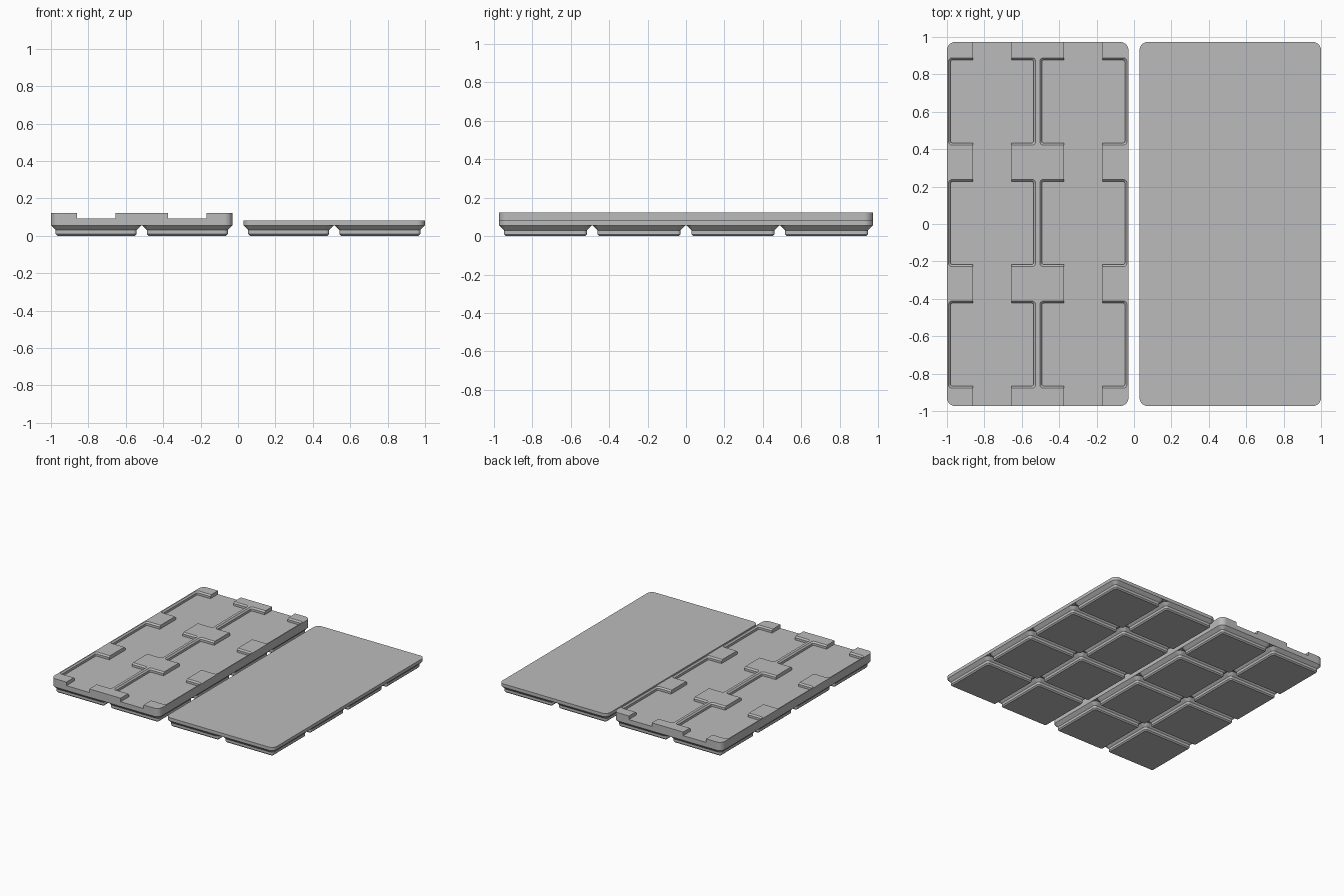
import bpy, bmesh, math

if "Cube" in bpy.data.objects:
    bpy.data.objects.remove(bpy.data.objects["Cube"])

MM = 2.0 / 172.1            # one millimetre in model units
PITCH = 42 * MM             # spacing of the feet
PLATE_X, PLATE_Y = 83.5 * MM, 167.5 * MM
CENTRE_X = 1 - PLATE_X / 2  # distance of each plate from the middle
FLOOR, RIM = 0.093, 0.122

grey = bpy.data.materials.new("plastic_grey")
grey.diffuse_color = (0.5, 0.5, 0.5, 1)
grey.use_nodes = True
grey.node_tree.nodes["Principled BSDF"].inputs["Base Color"].default_value = grey.diffuse_color


def rounded_ring(bm, cx, cy, w, d, r, z, seg=6):
    """One rounded rectangle of vertices at height z."""
    ring = []
    for q, (sx, sy) in enumerate([(1, 1), (-1, 1), (-1, -1), (1, -1)]):
        for i in range(seg + 1):
            a = math.pi / 2 * (q + i / seg)
            ring.append(bm.verts.new((cx + sx * (w / 2 - r) + r * math.cos(a),
                                      cy + sy * (d / 2 - r) + r * math.sin(a), z)))
    return ring


def loft(name, cx, cy, levels):
    """Closed solid through rounded rectangles (width, depth, radius, z)."""
    bm = bmesh.new()
    rings = [rounded_ring(bm, cx, cy, *lv) for lv in levels]
    for a, b in zip(rings, rings[1:]):
        n = len(a)
        for i in range(n):
            bm.faces.new((a[i], a[(i + 1) % n], b[(i + 1) % n], b[i]))
    bm.faces.new(rings[0][::-1])
    bm.faces.new(rings[-1])
    mesh = bpy.data.meshes.new(name)
    bm.to_mesh(mesh)
    bm.free()
    mesh.materials.append(grey)
    obj = bpy.data.objects.new(name, mesh)
    bpy.context.collection.objects.link(obj)
    return obj


def cut(target, cutter):
    """Subtract the cutter and remove it."""
    bpy.context.view_layer.objects.active = target
    mod = target.modifiers.new("cut", 'BOOLEAN')
    mod.operation, mod.solver, mod.object = 'DIFFERENCE', 'EXACT', cutter
    bpy.ops.object.modifier_apply(modifier=mod.name)
    bpy.data.objects.remove(cutter)


# Stepped feet, two by four under each plate
foot_profile = [(35.6, 0.8, 0), (37.2, 1.6, 0.8), (37.2, 1.6, 2.6), (41.5, 3.75, 4.75), (41.5, 3.75, 5)]
foot_levels = [(w * MM, w * MM, r * MM, z * MM) for w, r, z in foot_profile]
for side, label in ((-1, "tray"), (1, "lid")):
    for col in (-0.5, 0.5):
        for row in (-1.5, -0.5, 0.5, 1.5):
            loft(label + "_foot", side * CENTRE_X + col * PITCH, row * PITCH, foot_levels)


def slab(name, cx, top):
    return loft(name, cx, 0, [(PLATE_X, PLATE_Y, 3.75 * MM, z) for z in (4.75 * MM, top)])


# Plain plate and tray body
slab("lid_plate", CENTRE_X, 7 * MM)
tray = slab("tray_body", -CENTRE_X, RIM)

# Six square pockets with chamfered rims, joined lengthwise by finger slots
for col in (-0.5, 0.5):
    cx = -CENTRE_X + col * PITCH
    for row in (-1, 0, 1):
        pocket = [(0.444, 0.444, 0.012, FLOOR), (0.444, 0.444, 0.012, RIM - 0.011),
                  (0.468, 0.468, 0.02, RIM + 0.001), (0.468, 0.468, 0.02, RIM + 0.05)]
        cut(tray, loft("pocket_cutter", cx, 0.005 + row * 0.65, pocket))
    cut(tray, loft("slot_cutter", cx, 0, [(0.206, 2.2, 0.0005, z) for z in (FLOOR, RIM + 0.05)]))
